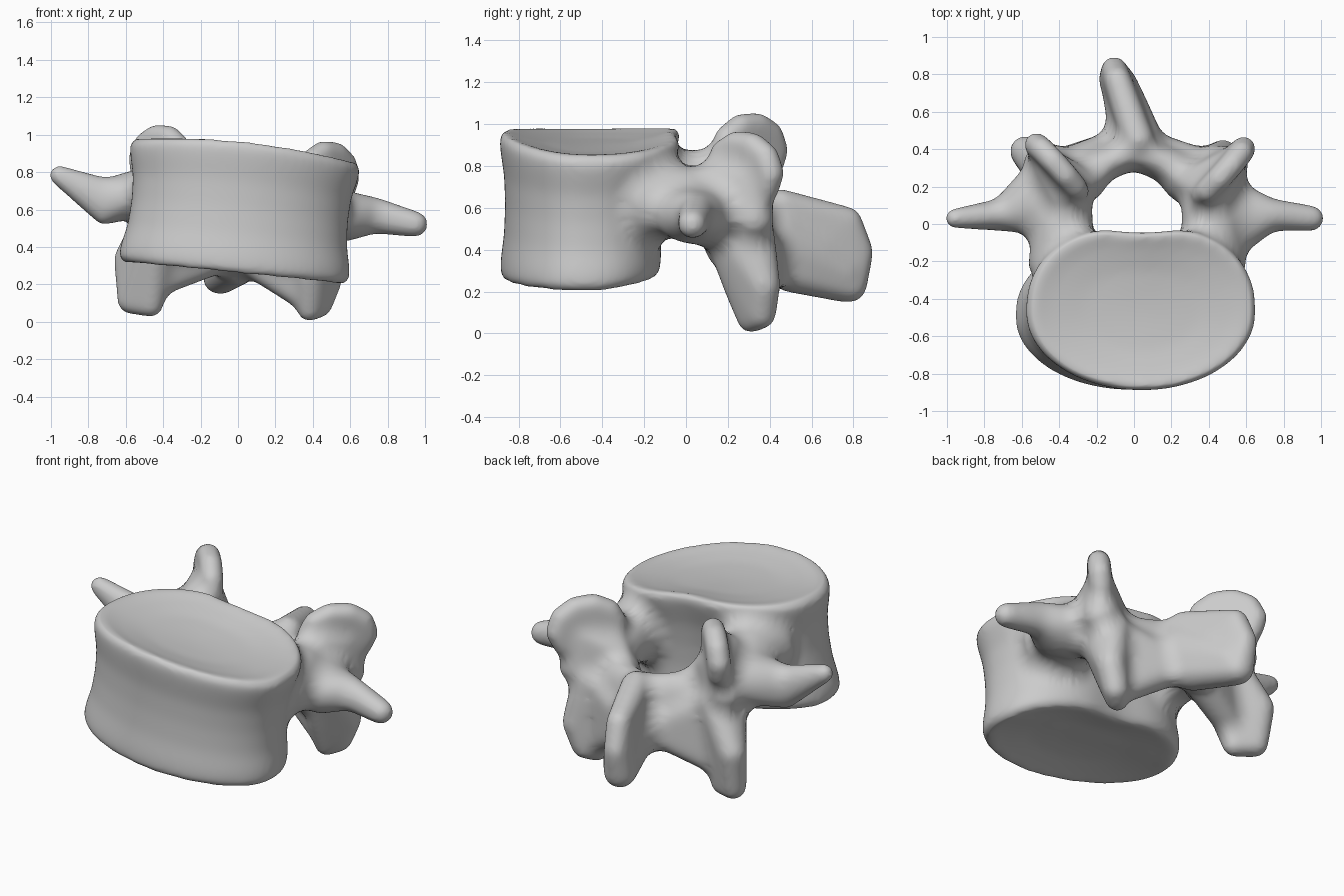
import bpy, bmesh
from math import cos, sin, pi, exp, copysign
from mathutils import Vector

cube = bpy.data.objects.get("Cube")
if cube:
    bpy.data.objects.remove(cube, do_unlink=True)

bone = bpy.data.materials.new("bone_grey")
bone.use_nodes = True
bone.diffuse_color = (.6, .6, .6, 1)
bone.node_tree.nodes["Principled BSDF"].inputs["Base Color"].default_value = (.6, .6, .6, 1)
bone.node_tree.nodes["Principled BSDF"].inputs["Roughness"].default_value = .6

solid = bmesh.new()


def tilt(v):
    """Lean the whole bone slightly sideways."""
    return Vector((v.x + .1 * (v.z - .5), v.y, v.z - .1 * v.x))


def add_to_solid(part):
    bmesh.ops.recalc_face_normals(part, faces=part.faces)
    mesh = bpy.data.meshes.new("part")
    part.to_mesh(mesh)
    part.free()
    solid.from_mesh(mesh)
    bpy.data.meshes.remove(mesh)


def hull(*lobes):
    """Convex skin around ellipsoids, each given as (centre, radii)."""
    part = bmesh.new()
    for centre, radii in lobes:
        if not isinstance(radii, tuple):
            radii = (radii,) * 3
        ball = bmesh.ops.create_icosphere(part, subdivisions=3, radius=1)
        for vert in ball["verts"]:
            vert.co = tilt(Vector(centre) + vert.co * Vector(radii))
    bmesh.ops.delete(part, geom=part.edges[:], context='EDGES_FACES')
    result = bmesh.ops.convex_hull(part, input=part.verts[:])
    spare = {g for key in ("geom_interior", "geom_unused") for g in result[key]
             if isinstance(g, bmesh.types.BMVert)}
    bmesh.ops.delete(part, geom=list(spare), context='VERTS')
    add_to_solid(part)


def chain(*lobes):
    """Limb made of hulls between successive lobes."""
    for first, second in zip(lobes, lobes[1:]):
        hull(first, second)


def body_point(angle, size, level, dip):
    """Point on the kidney-shaped body at a height fraction."""
    c, s = cos(angle), sin(angle)
    if s > 0:
        x = .615 * size * copysign(abs(c) ** .88, c)
        y = (.4 + .08 * level) * size * s ** .85
        y -= .05 * size * exp(-(x / .2) ** 2)
    else:
        x = .615 * size * c
        y = (.385 + .035 * level) * size * s
    y -= .5 - .03 * level
    bottom = .26 + .12 * max(0, y + .4)
    top = .92 + .045 * (1 - (x / .6) ** 2) - .02 * max(0, x)
    return tilt(Vector((x, y, bottom + (top - bottom) * level + dip)))


def vertebral_body():
    part = bmesh.new()
    count = 64
    # (size, height fraction, dip of the end plate)
    sections = [(.2, 0, .06), (.5, 0, .05), (.8, 0, .02), (.95, 0, 0), (1, .05, 0),
                (.99, .14, 0), (.95, .3, 0), (.935, .5, 0), (.945, .7, 0),
                (.985, .86, 0), (1, .95, 0), (.95, 1, 0), (.8, 1, -.025),
                (.5, 1, -.055), (.2, 1, -.065)]
    rings = [[part.verts.new(body_point(2 * pi * i / count, *section))
              for i in range(count)] for section in sections]
    for low, high in zip(rings, rings[1:]):
        for i in range(count):
            j = (i + 1) % count
            part.faces.new((low[i], low[j], high[j], high[i]))
    part.faces.new(rings[0][::-1])
    part.faces.new(rings[-1])
    add_to_solid(part)


vertebral_body()

for side in (-1, 1):
    def at(x, y, z):
        return (side * x, y, z)

    # Pedicle bridging body and arch
    chain((at(.4, -.22, .67), (.18, .1, .19)),
          (at(.4, -.02, .67), (.16, .1, .17)),
          (at(.39, .16, .65), (.15, .1, .16)))

    # Transverse process
    chain((at(.46, .07, .63), (.1, .2, .16)),
          (at(.58, .08 - .05 * side, .62), (.06, .18, .13)),
          (at(.72, .05, .605 + .035 * side), (.06, .085, .11 - .015 * side)),
          (at(.955 - .02 * side, .03, .65 - .035 * side), .06 + .008 * side))

    # Upper articular blade, a rounded disc angled outward
    disc = []
    for i in range(10):
        u, w = cos(pi * i / 5), sin(pi * i / 5)
        disc.append((at(.445 + .11 * u, .29 - .01 * side + .125 * u, .82 + .13 * w), .063))
    hull(*disc)
    hull((at(.47, .3, .78), .09), (at(.4, .16, .77), .1), (at(.28, .22, .66), .07),
         (at(.5, .32, .6), .1), (at(.36, .2, .62), .1))

    # Lamina sloping back to the midline, with a web down to the lower process
    hull((at(.33, .22, .5), (.14, .14, .18)), (at(.24, .22, .52), (.08, .09, .16)),
         (at(.15, .33, .48), (.06, .1, .18)))
    hull((at(.15, .33, .48), (.06, .1, .18)), (at(0, .39, .46), (.06, .1, .2)))
    hull((at(.05, .42, .36), .09), (at(.37, .32, .19), .08), (at(.36, .28, .5), .12))

    # Lower articular process, a plate angled outward
    hull((at(.42, .25, .54), (.11, .17, .12)),
         (at(.41, .27, .27), .09),
         (at(.53 - .03 * side, .38 - .01 * side, .28), .08),
         (at(.42, .31, .08 + .03 * side), .065),
         (at(.5 - .03 * side, .36, .1 + .04 * side), .07))

# Spinous process, a plate leaning to one side, thicker below
hull(((.01, .45, .605), .085), ((.02, .5, .31), .11), ((-.09, .77, .525), .07),
     ((-.095, .83, .38), .065), ((-.07, .775, .225), (.09, .09, .085)))
hull(((.02, .46, .42), (.14, .08, .2)), ((-.02, .62, .36), (.11, .1, .14)),
     ((-.06, .76, .28), (.095, .08, .1)))

# Fuse every part into one bone
mesh = bpy.data.meshes.new("vertebra")
solid.to_mesh(mesh)
solid.free()
mesh.materials.append(bone)
vertebra = bpy.data.objects.new("vertebra", mesh)
bpy.context.collection.objects.link(vertebra)


def fuse(offset):
    """Remesh, then move the surface along its normals."""
    remesh = vertebra.modifiers.new("fuse", 'REMESH')
    remesh.mode = 'VOXEL'
    remesh.voxel_size = .016
    remesh.use_smooth_shade = True
    soften = vertebra.modifiers.new("soften", 'SMOOTH')
    soften.factor = .5
    soften.iterations = 8
    swell = vertebra.modifiers.new("swell", 'DISPLACE')
    swell.mid_level = 0
    swell.strength = offset


# Swelling and shrinking back leaves fillets where parts meet
fuse(.055)
fuse(-.052)
polish = vertebra.modifiers.new("polish", 'SMOOTH')
polish.factor = .5
polish.iterations = 8
